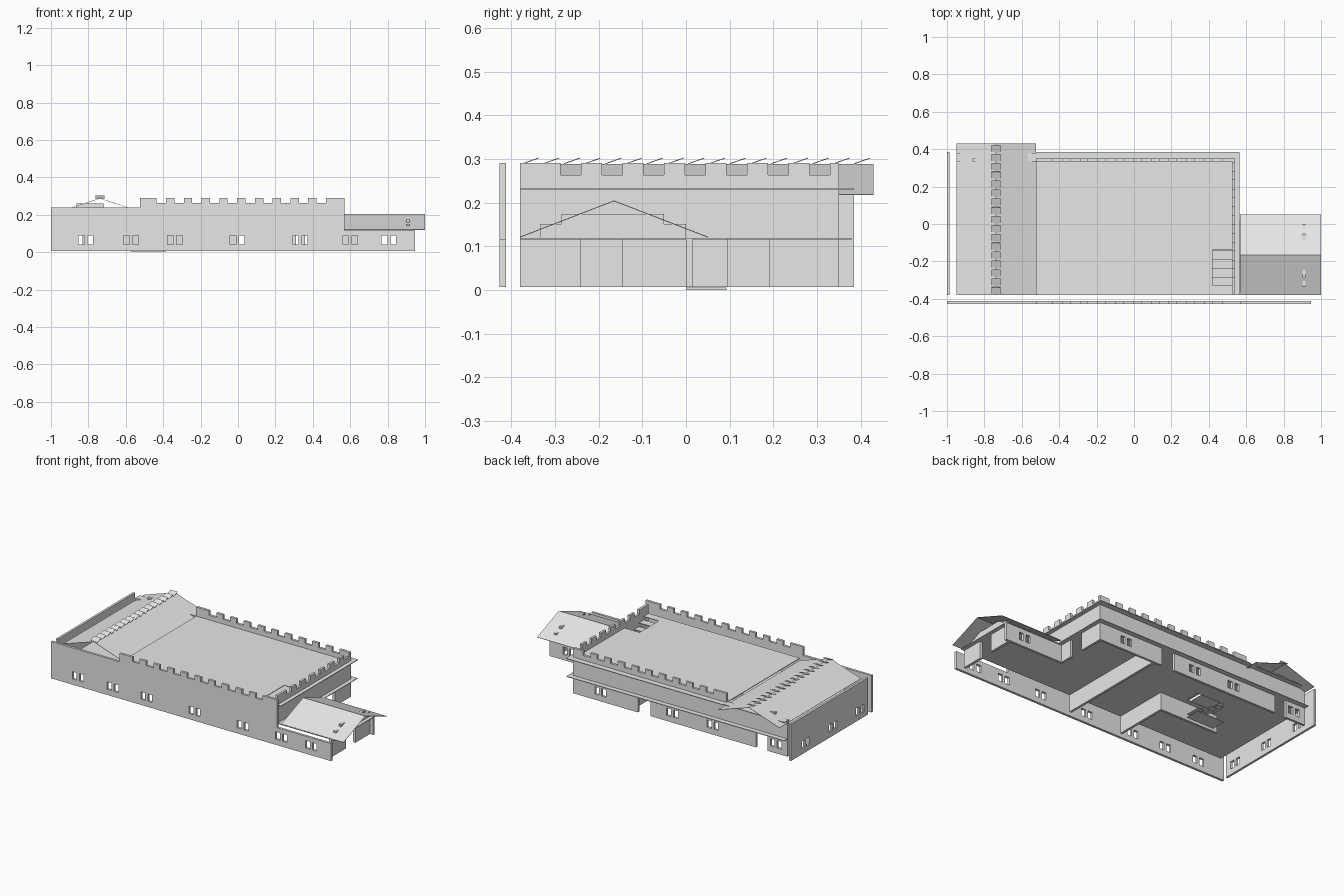
import bpy
import bmesh
import math
from mathutils import Vector

if "Cube" in bpy.data.objects:
    bpy.data.objects.remove(bpy.data.objects["Cube"], do_unlink=True)

GREY = (0.8, 0.8, 0.8, 1)
mat = bpy.data.materials.new("pale_grey")
mat.use_nodes = True
mat.diffuse_color = GREY
mat.node_tree.nodes["Principled BSDF"].inputs["Base Color"].default_value = GREY

BASE, MID, ROOF, TOP, NOTCH = 0.007, 0.117, 0.232, 0.291, 0.263


def finish(name, bm):
    bmesh.ops.recalc_face_normals(bm, faces=bm.faces)
    mesh = bpy.data.meshes.new(name)
    bm.to_mesh(mesh)
    bm.free()
    mesh.materials.append(mat)
    obj = bpy.data.objects.new(name, mesh)
    bpy.context.collection.objects.link(obj)
    return obj


def panel(name, axis, span, u, v, holes=()):
    """Flat board across one axis, with rectangular holes (u0, u1, v0, v1)."""
    us = sorted({*u, *(min(max(c, u[0]), u[1]) for h in holes for c in h[:2])})
    vs = sorted({*v, *(min(max(c, v[0]), v[1]) for h in holes for c in h[2:])})

    def place(a, b):
        return {"x": (span[0], a, b), "y": (a, span[0], b), "z": (a, b, span[0])}[axis]

    bm = bmesh.new()
    for a, b in zip(us, us[1:]):
        for c, d in zip(vs, vs[1:]):
            mu, mv = (a + b) / 2, (c + d) / 2
            if any(h[0] < mu < h[1] and h[2] < mv < h[3] for h in holes):
                continue
            bm.faces.new([bm.verts.new(place(*p)) for p in ((a, c), (b, c), (b, d), (a, d))])
    bmesh.ops.remove_doubles(bm, verts=bm.verts, dist=1e-5)
    grown = bmesh.ops.extrude_face_region(bm, geom=bm.faces[:], use_keep_orig=True)
    depth = span[1] - span[0]
    move = Vector([depth if axis == k else 0 for k in "xyz"])
    bmesh.ops.translate(bm, vec=move,
                        verts=[g for g in grown["geom"] if isinstance(g, bmesh.types.BMVert)])
    return finish(name, bm)


def windows(centres):
    """Paired narrow windows on the ground floor."""
    return [(c + s * 0.024 - 0.015, c + s * 0.024 + 0.015, 0.042, 0.089)
            for c in centres for s in (-1, 1)]


def notches(start, count, width):
    return [(start + i * 0.095, start + i * 0.095 + width, NOTCH, TOP) for i in range(count)]


def sheet(name, profile, axis, span, thick=0.002):
    """Thin folded roof: a profile line swept along an axis."""
    bm = bmesh.new()
    rows = [[bm.verts.new((p, t, z) if axis == "y" else (t, p, z)) for p, z in profile]
            for t in span]
    for i in range(len(profile) - 1):
        bm.faces.new((rows[0][i], rows[0][i + 1], rows[1][i + 1], rows[1][i]))
    obj = finish(name, bm)
    mod = obj.modifiers.new("thickness", "SOLIDIFY")
    mod.thickness = thick
    mod.offset = 0
    return obj


# Detached front wall: windows, battlements, low wing end
battlement = notches(-0.435, 10, 0.05)
panel("front_wall", "y", (-0.427, -0.412), (-1, 0.945), (BASE, TOP),
      windows((-0.813, -0.572, -0.337, -0.003, 0.332, 0.6, 0.807)) + battlement
      + [(-1, -0.525, 0.238, TOP), (0.57, 0.945, MID, TOP)])

# Detached left-end wall
panel("end_wall", "x", (-1, -0.986), (-0.38, 0.385), (BASE, 0.238),
      windows((-0.3, -0.03, 0.24)))

# Floors with stair openings
panel("middle_floor", "z", (MID - 0.002, MID + 0.002), (-0.95, 0.94), (-0.38, 0.38),
      [(-0.575, -0.385, 0, 0.093), (0.565, 0.95, 0.02, 0.4)])
panel("roof_deck", "z", (ROOF - 0.002, ROOF + 0.002), (-0.525, 0.565), (-0.38, 0.385),
      [(0.42, 0.526, -0.33, -0.14)])
panel("rear_ledge", "z", (ROOF - 0.002, ROOF + 0.002), (-0.95, -0.525), (0.335, 0.38))

# Rear wall with two doorways, battlements and a stepped gable
panel("back_wall", "y", (0.335, 0.35), (-0.95, 0.54), (BASE, TOP),
      windows((-0.87, -0.43, -0.15, 0.35)) + battlement
      + [(0, 0.09, BASE, MID), (-0.81, -0.73, BASE, MID),
         (-0.95, -0.863, ROOF, TOP), (-0.863, -0.72, 0.261, TOP),
         (-0.72, -0.525, ROOF, TOP)])

# Right wall of the hall
panel("right_wall", "x", (0.525, 0.54), (-0.38, 0.35), (BASE, TOP),
      notches(-0.287, 7, 0.047)
      + [(-0.38, 0, BASE, MID), (0.095, 0.19, BASE, MID)])

# Ground floor partitions
panel("long_partition", "x", (0.135, 0.15), (-0.38, 0.335), (BASE, MID))
panel("stair_partition", "x", (-0.235, -0.22), (-0.38, -0.03), (BASE, MID))
panel("stair_back_partition", "y", (-0.045, -0.03), (-0.63, -0.22), (BASE, MID))

# Side wing: stepped end wall with doorway, rear wall and gabled roof
panel("wing_end_wall", "x", (0.9, 0.917), (-0.38, 0.015), (BASE, 0.174),
      [(-0.24, -0.145, BASE, MID), (-0.38, -0.335, MID, 0.174), (0, 0.015, MID, 0.174),
       (-0.335, -0.285, 0.151, 0.174), (-0.05, 0, 0.151, 0.174)])
panel("wing_back_wall", "y", (0, 0.015), (0.54, 0.94), (BASE, MID), windows((0.807,)))
sheet("wing_roof", [(-0.38, 0.121), (-0.165, 0.204), (0.05, 0.121)], "x", (0.568, 1))

# Large gabled roof with a row of tilted ridge tiles
sheet("gable_roof", [(-0.95, 0.218), (-0.738, 0.288), (-0.525, 0.218)], "y", (-0.38, 0.43))
for i in range(17):
    y = -0.375 + i * 0.0475
    sheet("ridge_tile", [(y, 0.289), (y + 0.037, 0.302)], "x", (-0.763, -0.714))

# Open stairs: treads only
panel("stair_landing", "z", (0, 0.005), (-0.575, -0.385), (0, 0.093))
for i in range(4):
    z = MID - 0.024 * (i + 1)
    x = -0.575 + i * 0.047
    panel("lower_tread", "z", (z, z + 0.004), (x, x + 0.047), (0, 0.093))
    z = ROOF - 0.024 * (i + 1)
    y = -0.33 + i * 0.047
    panel("upper_tread", "z", (z, z + 0.004), (0.42, 0.526), (y, y + 0.047))
